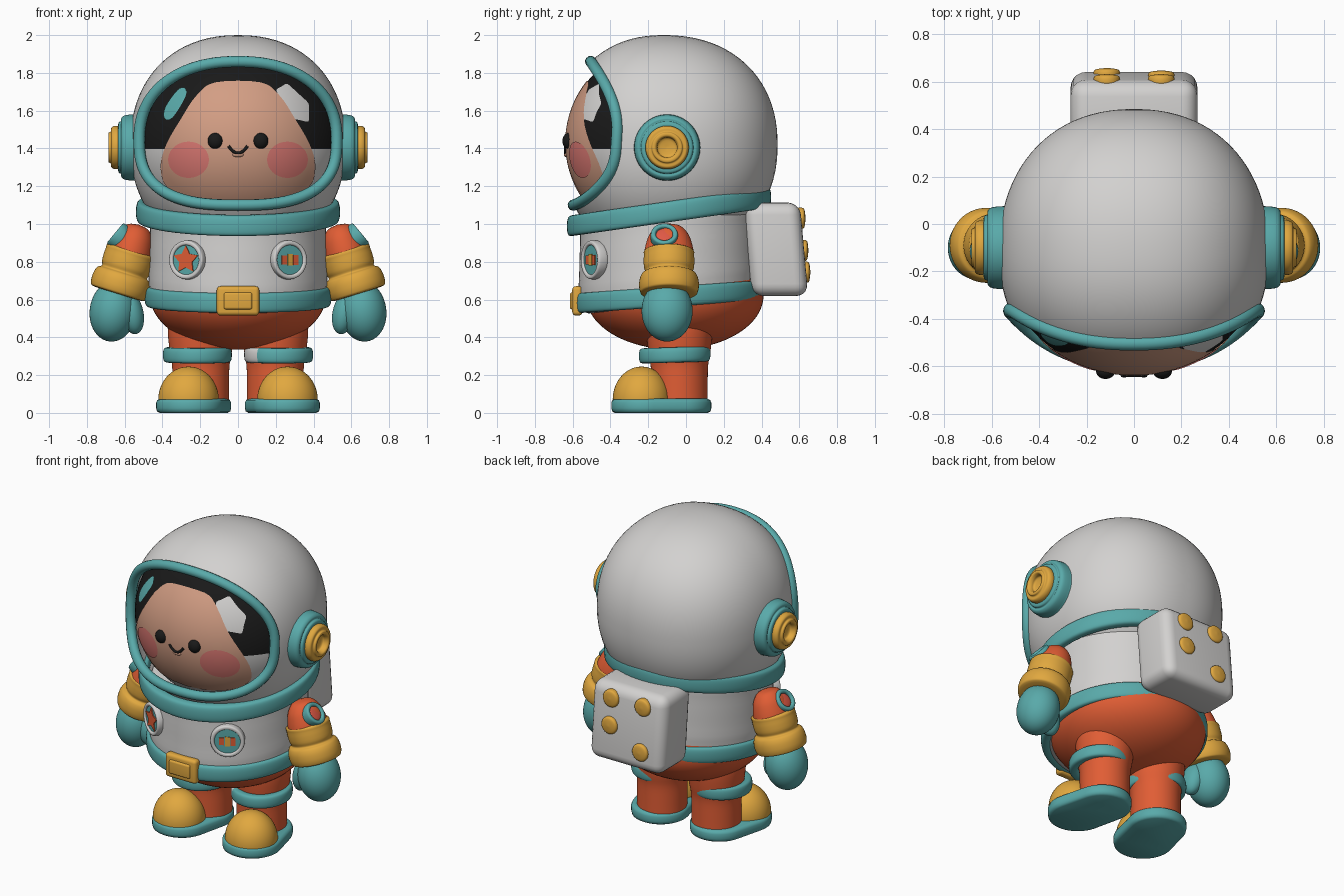
import bpy, bmesh
from math import sin, cos, pi, copysign, radians
from mathutils import Vector

if "Cube" in bpy.data.objects:
    bpy.data.objects.remove(bpy.data.objects["Cube"])


def material(name, *rgb):
    m = bpy.data.materials.new(name)
    m.use_nodes = True
    m.diffuse_color = (*rgb, 1)
    m.node_tree.nodes["Principled BSDF"].inputs["Base Color"].default_value = (*rgb, 1)
    return m


WHITE = material("suit white", .65, .64, .63)
TEAL = material("teal", .1, .4, .4)
ORANGE = material("orange", .75, .11, .035)
YELLOW = material("golden yellow", .75, .39, .05)
SKIN = material("skin", .65, .34, .23)
BLACK = material("black", .01, .01, .01)
PINK = material("cheek pink", .71, .19, .17)
RED = material("coral red", .75, .1, .06)


# ---- helpers ----
def shade(ob, angle):
    bpy.ops.object.select_all(action='DESELECT')
    ob.select_set(True)
    bpy.context.view_layer.objects.active = ob
    bpy.ops.object.shade_smooth_by_angle(angle=radians(angle))


def finish(name, bm, mat, loc=(0, 0, 0), rot=(0, 0, 0), angle=50, normals=True):
    bmesh.ops.remove_doubles(bm, verts=bm.verts, dist=1e-5)
    if normals:
        bmesh.ops.recalc_face_normals(bm, faces=bm.faces)
    me = bpy.data.meshes.new(name)
    bm.to_mesh(me)
    bm.free()
    me.materials.append(mat)
    ob = bpy.data.objects.new(name, me)
    bpy.context.collection.objects.link(ob)
    ob.location, ob.rotation_euler = loc, rot
    shade(ob, angle)
    return ob


def smooth(points, closed=True, steps=4):
    """Catmull-Rom curve through 2D points."""
    p, n, out = [Vector(q) for q in points], len(points), []
    pick = (lambda i: p[i % n]) if closed else (lambda i: p[min(max(i, 0), n - 1)])
    for i in range(n if closed else n - 1):
        a, b, c, d = (pick(i + k) for k in (-1, 0, 1, 2))
        for s in range(steps):
            t = s / steps
            out.append(b + (c - a) * t / 2 + (a * 2 - b * 5 + c * 4 - d) * t * t / 2
                       + (b * 3 - a - c * 3 + d) * t ** 3 / 2)
    return out if closed else out + [p[-1]]


def grid(bm, rows, wrap_rows=False):
    """Skin rows of points, each row being a closed loop."""
    vs = [[bm.verts.new(p) for p in row] for row in rows]
    for i in range(len(vs) if wrap_rows else len(vs) - 1):
        a, b = vs[i], vs[(i + 1) % len(vs)]
        for j in range(len(a)):
            k = (j + 1) % len(a)
            bm.faces.new((a[j], a[k], b[k], b[j]))


def lathe(name, profile, mat, loc, rot=(0, 0, 0), sx=1, sy=1, slope=0, closed=False, n=56):
    rows = []
    for r, z in smooth(profile, closed):
        ring = [(max(r, 0) * sx * cos(2 * pi * i / n), max(r, 0) * sy * sin(2 * pi * i / n)) for i in range(n)]
        rows.append([(x, y, z + slope * y) for x, y in ring])
    bm = bmesh.new()
    grid(bm, rows, closed)
    return finish(name, bm, mat, loc, rot)


def band(name, mat, loc, radius, half_t, half_h, **kw):
    prof = [(radius + half_t * a, half_h * b) for a, b in
            ((1, -.5), (1, .5), (.6, 1), (-.6, 1), (-1, .5), (-1, -.5), (-.6, -1), (.6, -1))]
    return lathe(name, prof, mat, loc, closed=True, **kw)


def ellipsoid(name, mat, loc, radii, rot=(0, 0, 0), dome=False):
    bm = bmesh.new()
    bmesh.ops.create_uvsphere(bm, u_segments=64, v_segments=48, radius=1)
    if dome:
        bmesh.ops.delete(bm, geom=[v for v in bm.verts if v.co.z < -.01], context='VERTS')
    bmesh.ops.scale(bm, vec=radii, verts=bm.verts)
    return finish(name, bm, mat, loc, rot)


def box(name, mat, loc, dims, bevel, shear=0):
    bm = bmesh.new()
    bmesh.ops.create_cube(bm, size=1)
    bmesh.ops.scale(bm, vec=dims, verts=bm.verts)
    for v in bm.verts:
        v.co.y -= shear * v.co.z
    bmesh.ops.bevel(bm, geom=bm.edges[:], offset=bevel, segments=5, profile=.5, affect='EDGES')
    return finish(name, bm, mat, loc)


def tube(name, mat, points, radius, cyclic):
    cu = bpy.data.curves.new(name, 'CURVE')
    cu.dimensions, cu.bevel_depth, cu.bevel_resolution, cu.use_fill_caps = '3D', radius, 4, True
    sp = cu.splines.new('POLY')
    sp.points.add(len(points) - 1)
    for q, p in zip(sp.points, points):
        q.co = (*p, 1)
    sp.use_cyclic_u = cyclic
    cu.materials.append(mat)
    ob = bpy.data.objects.new(name, cu)
    bpy.context.collection.objects.link(ob)
    bpy.ops.object.select_all(action='DESELECT')
    ob.select_set(True)
    bpy.context.view_layer.objects.active = ob
    bpy.ops.object.convert(target='MESH')
    shade(bpy.context.object, 50)


def plate(name, points, mat, loc, rot, base, thick=.007):
    bm = bmesh.new()
    f = bm.faces.new([bm.verts.new((x, y, base)) for x, y in points])
    top = bmesh.ops.extrude_face_region(bm, geom=[f])["geom"]
    bmesh.ops.translate(bm, vec=(0, 0, thick), verts=[v for v in top if isinstance(v, bmesh.types.BMVert)])
    finish(name, bm, mat, loc, rot, 30)


# ---- helmet: slightly boxy ball swept from the visor opening to the back ----
HELMET_C, HELMET_R, BACK_DEPTH, FULL = Vector((0, -.12, 1.42)), Vector((.57, .55, .58)), .605, 2.2
VISOR_C, VISOR_R = Vector((0, -.12, 1.43)), Vector((.56, .515, .52))


def front(x, z, c, r, p=2):
    rest = 1 - abs((x - c.x) / r.x) ** p - abs((z - c.z) / r.z) ** p
    return Vector((x, c.y - r.y * max(0, rest) ** (1 / p), z))


def opening(t):
    bend, height = (.9, .41) if sin(t) > 0 else (.74, .35)
    power = lambda v: copysign(abs(v) ** bend, v)
    return front(.523 * power(cos(t)), 1.45 + height * power(sin(t)), HELMET_C, HELMET_R, FULL)


def on_helmet(u):
    u = u / sum(abs(k) ** FULL for k in u) ** (1 / FULL)
    return HELMET_C + Vector((u.x * HELMET_R.x, u.y * (HELMET_R.y if u.y < 0 else BACK_DEPTH), u.z * HELMET_R.z))


rim = [opening(2 * pi * i / 96) for i in range(96)]
units = [Vector([(p[k] - HELMET_C[k]) / HELMET_R[k] for k in range(3)]).normalized() for p in rim]
bm = bmesh.new()
grid(bm, [[on_helmet(u.slerp(Vector((0, 1, 0)), k / 32)) for u in units] for k in range(33)])
finish("helmet_shell", bm, WHITE)
tube("visor_rim", TEAL, rim, .03, True)

# ---- visor: dark above, pale lining below ----
visor = ellipsoid("visor", BLACK, VISOR_C, VISOR_R)
visor.data.materials.append(WHITE)
for f in visor.data.polygons:
    f.material_index = int(f.center.z < -.05)


def patch(name, outline, mat, lift):
    """Thin painted plate lying on the visor."""
    mid = sum(outline, Vector((0, 0))) / len(outline)
    bm = bmesh.new()
    grid(bm, [[front(*mid.lerp(p, k / 12), VISOR_C, VISOR_R * (1 + lift)) for p in outline] for k in range(13)])
    bmesh.ops.recalc_face_normals(bm, faces=bm.faces)
    if sum(f.normal.y for f in bm.faces) > 0:
        bmesh.ops.reverse_faces(bm, faces=bm.faces)
    finish(name, bm, mat, normals=False)


half = [(.12, 1.75), (.22, 1.68), (.3, 1.56), (.38, 1.42), (.41, 1.3), (.37, 1.19), (.2, 1.12)]
patch("face", smooth(half + [(-x, z) for x, z in reversed(half)]), SKIN, .009)
corners = [Vector(c) for c in ((.2, 1.71), (.26, 1.745), (.375, 1.64), (.375, 1.54), (.28, 1.56))]
shard = [a.lerp(b, t) for a, b in zip(corners, corners[1:] + corners[:1]) for t in (.1, .5, .9)]
patch("white_reflection", smooth(shard), WHITE, .007)
patch("teal_reflection", smooth([(-.39, 1.56), (-.35, 1.56), (-.28, 1.67), (-.28, 1.72), (-.32, 1.71), (-.385, 1.62)]), TEAL, .012)
smile = [front(.01 * k, 1.375 + .0015 * k * k, VISOR_C, VISOR_R * 1.012) for k in range(-5, 6)]
tube("smile", BLACK, smile, .008, False)
ellipsoid("lip", SKIN, (0, -.632, 1.366), (.03, .014, .012))

# ---- torso, belt and backpack ----
lathe("torso", [(0, .57), (.9, .57), (1, .66), (1, .8), (.99, .95), (.97, 1.06), (.8, 1.08), (0, 1.08)],
      WHITE, (0, -.09, 0), sx=.47, sy=.475, slope=.1, n=72)
band("neck_ring", TEAL, (0, -.09, 1.065), .508, .031, .052, slope=.143, n=72)
band("belt", TEAL, (0, -.09, .615), .463, .03, .05, slope=.07, sy=1.01, n=72)
ellipsoid("hips", ORANGE, (0, -.06, .62), (.465, .47, .285))
box("buckle", YELLOW, (0, -.575, .593), (.225, .055, .155), .02)
box("buckle_plate", YELLOW, (0, -.595, .593), (.15, .04, .09), .012)
box("backpack", WHITE, (0, .475, .866), (.535, .3, .495), .065, .09)
for i, (x, z) in enumerate([(.115, 1.03), (-.115, 1.03), (.115, .86), (-.115, .745)]):
    lathe(f"backpack_button_{i + 1}", [(.055, -.02), (.056, .008), (.045, .022), (0, .028)], YELLOW,
          (x, .62 - .09 * (z - .866), z), (-pi / 2, 0, 0), n=32)

# ---- paired parts ----
for s, side in ((1, "left"), (-1, "right")):
    # face
    ellipsoid(side + "_eye", BLACK, (s * .12, -.622, 1.44), (.04, .032, .042))
    cheek = [Vector((s * .262 + .108 * cos(pi * k / 20), 1.34 + .096 * sin(pi * k / 20))) for k in range(40)]
    patch(side + "_cheek", cheek, PINK, .016)

    # earpiece
    ear = dict(loc=(s * .52, -.1, 1.405), rot=(0, s * pi / 2, 0))
    lathe(side + "_ear_base", [(0, 0), (.168, 0), (.175, .03), (.17, .08), (.155, .098), (.14, .098),
                               (.132, .112), (.1, .115), (0, .115)], TEAL, **ear)
    lathe(side + "_ear_cap", [(.112, .1), (.115, .13), (.105, .15), (.085, .153), (.078, .165),
                              (.062, .165), (.053, .15), (.047, .13), (0, .122)], YELLOW, **ear)

    # arm
    arm = dict(loc=(s * .63, -.09, .65), rot=(0, -s * .3, 0))
    lathe(side + "_sleeve", [(.115, .14), (.115, .2), (.105, .26), (.088, .31), (.055, .35), (0, .362)],
          ORANGE, sy=1.15, **arm)
    lathe(side + "_cuff", [(0, -.02), (.13, -.02), (.155, 0), (.157, .05), (.145, .085), (.125, .1),
                           (.133, .13), (.133, .19), (.12, .22), (0, .225)], YELLOW, **arm)
    ellipsoid(side + "_glove", TEAL, (s * .66, -.1, .54), (.125, .135, .163), (0, -s * .15, 0))
    ellipsoid(side + "_thumb", TEAL, (s * .563, -.12, .53), (.062, .075, .115), (0, s * .22, 0))
    badge = dict(loc=(s * .627, -.115, .932), rot=(0, s * .88, 0))
    band(side + "_shoulder_ring", TEAL, radius=.058, half_t=.014, half_h=.03, **badge)
    lathe(side + "_shoulder_dot", [(.052, -.03), (.047, .014), (0, .022)], RED, **badge)

    # chest badge
    chest = dict(loc=(s * .265, -.485, .81), rot=(pi / 2, 0, s * radians(29)))
    band(side + "_badge_ring", WHITE, radius=.09, half_t=.013, half_h=.028, **chest)
    lathe(side + "_badge_disc", [(.085, -.02), (.083, .015), (.07, .02), (0, .02)], TEAL, **chest)
    if s < 0:
        star = [((.076, .04)[k % 2] * sin(pi * k / 5), (.076, .04)[k % 2] * cos(pi * k / 5)) for k in range(10)]
        plate("badge_star", star, ORANGE, base=.019, **chest)
    else:
        for i, (x, h, m) in enumerate(((-.035, .024, ORANGE), (0, .03, YELLOW), (.035, .026, ORANGE))):
            w = .015
            plate(f"badge_bar_{i + 1}", [(x - w, -h), (x + w, -h), (x + w, h), (x - w, h)], m, base=.019, **chest)

    # leg and boot
    lathe(side + "_leg", [(.15, .05), (.15, .15), (.152, .25), (.165, .33), (.175, .45), (.16, .55)],
          ORANGE, (s * .197, -.035, 0))
    cuff = band(side + "_leg_cuff", TEAL, (s * .215, -.06, .307), .153, .028, .038, slope=.03, sy=1.04)
    if s > 0:
        cuff.data.materials.append(WHITE)
        for f in cuff.data.polygons:
            f.material_index = int(f.center.x < -.11)
    bm = bmesh.new()
    for inset, z in ((.018, 0), (.004, .008), (0, .025), (0, .055), (.006, .068), (.02, .075)):
        for x, y, r in ((.255, -.217, .178), (.213, -.042, .176)):
            for k in range(48):
                a = 2 * pi * k / 48
                bm.verts.new((s * x + (r - inset) * cos(a), y + (r - inset) * sin(a), z))
    bmesh.ops.convex_hull(bm, input=bm.verts[:])
    bmesh.ops.delete(bm, geom=[v for v in bm.verts if not v.link_faces], context='VERTS')
    finish(side + "_sole", bm, TEAL)
    ellipsoid(side + "_toe_cap", YELLOW, (s * .262, -.235, .07), (.16, .153, .175), dome=True)
